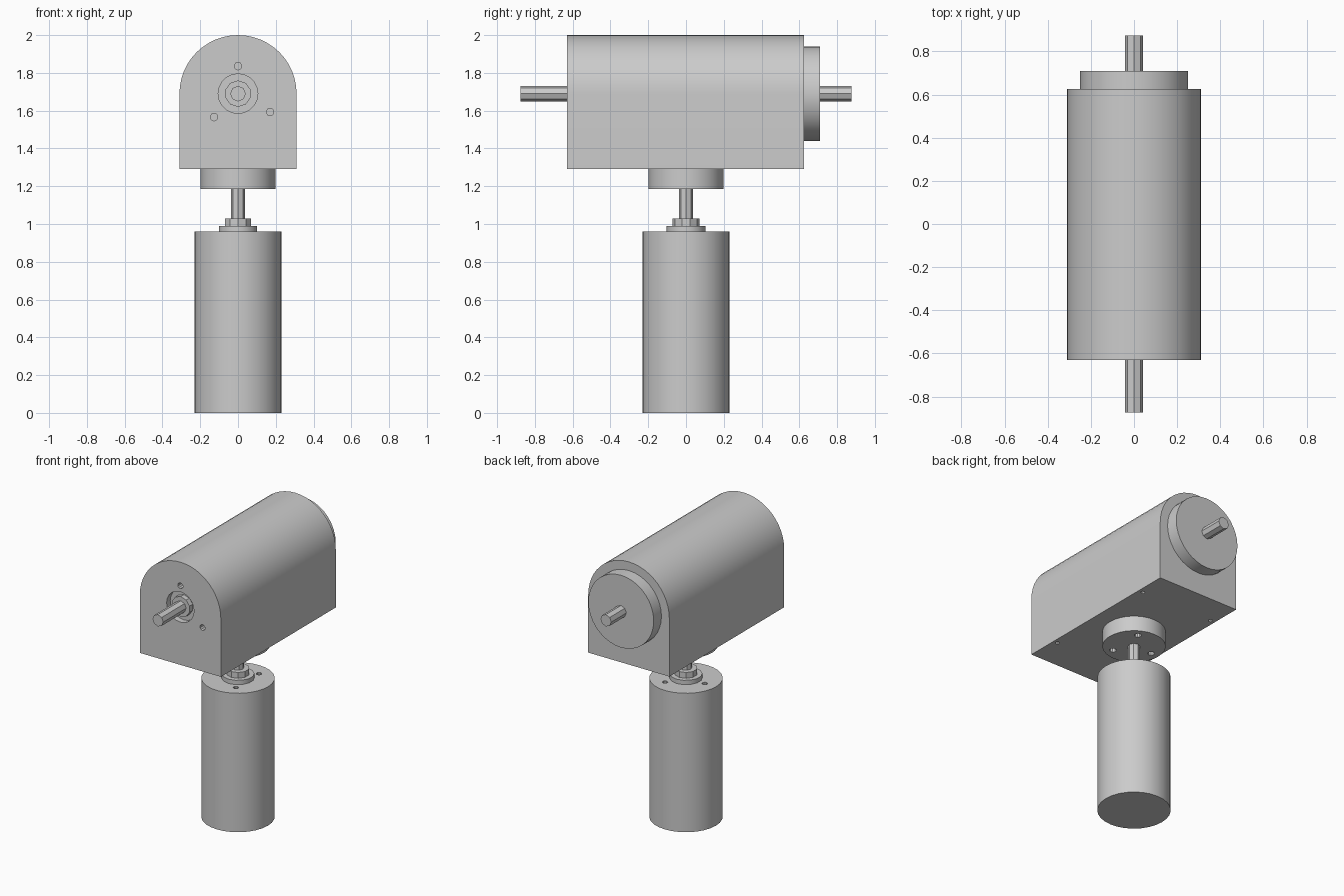
import bpy, bmesh, math
from mathutils import Vector

if "Cube" in bpy.data.objects:
    bpy.data.objects.remove(bpy.data.objects["Cube"])

grey = bpy.data.materials.new("plain grey metal")
grey.diffuse_color = (0.6, 0.6, 0.6, 1)
grey.use_nodes = True
grey.node_tree.nodes["Principled BSDF"].inputs["Base Color"].default_value = grey.diffuse_color

AXIS_Z = 1.69  # height of the upper motor axis


def cyl(name, r, start, end, sides=32):
    """Closed cylinder between two points."""
    a, b = Vector(start), Vector(end)
    d = b - a
    bpy.ops.mesh.primitive_cylinder_add(vertices=sides, radius=r, depth=d.length, location=(a + b) / 2)
    ob = bpy.context.object
    ob.name = name
    ob.rotation_euler = d.to_track_quat('Z', 'Y').to_euler()
    ob.data.materials.append(grey)
    return ob


def along_y(name, r, y0, y1, sides=32, x=0, z=AXIS_Z):
    return cyl(name, r, (x, y0, z), (x, y1, z), sides)


def along_z(name, r, z0, z1, sides=32, x=0, y=0):
    return cyl(name, r, (x, y, z0), (x, y, z1), sides)


def cut(ob, cutters):
    """Subtract the cutters from an object and remove them."""
    for c in cutters:
        m = ob.modifiers.new("hole", 'BOOLEAN')
        m.operation, m.solver, m.object = 'DIFFERENCE', 'EXACT', c
        bpy.ops.object.select_all(action='DESELECT')
        ob.select_set(True)
        bpy.context.view_layer.objects.active = ob
        bpy.ops.object.modifier_apply(modifier=m.name)
        bpy.data.objects.remove(c)


def ring_points(r):
    return [(r * math.cos(math.radians(t)), r * math.sin(math.radians(t))) for t in (60, 180, 300)]


# arched housing: square base with a half-round top
profile = [(-0.31, 1.29), (0.31, 1.29)]
for i in range(25):
    t = math.pi * i / 24
    profile.append((0.31 * math.cos(t), AXIS_Z + 0.31 * math.sin(t)))
bm = bmesh.new()
face = bm.faces.new([bm.verts.new((x, -0.63, z)) for x, z in profile])
ext = bmesh.ops.extrude_face_region(bm, geom=[face])
bmesh.ops.translate(bm, vec=(0, 1.255, 0), verts=[v for v in ext["geom"] if isinstance(v, bmesh.types.BMVert)])
bmesh.ops.recalc_face_normals(bm, faces=bm.faces)
mesh = bpy.data.meshes.new("housing")
bm.to_mesh(mesh)
bm.free()
mesh.materials.append(grey)
housing = bpy.data.objects.new("housing", mesh)
bpy.context.collection.objects.link(housing)

# housing openings: shaft recess, face screw holes, underside screw holes
cutters = [along_y("cutter", 0.105, -0.7, -0.59, 20)]
for x, z in ((0, 1.836), (-0.127, 1.566), (0.17, 1.593)):
    cutters.append(along_y("cutter", 0.02, -0.7, -0.58, 10, x, z))
for x in (-0.277, 0.277):
    for y in (-0.415, 0.415):
        cutters.append(along_z("cutter", 0.014, 1.2, 1.36, 10, x, y))
cut(housing, cutters)

# upper motor: nose, shafts and back disc
along_y("upper_nose", 0.07, -0.625, -0.58, 10)
along_y("front_shaft", 0.041, -0.875, -0.58, 8)
along_y("back_disc", 0.25, 0.615, 0.71, 36)
along_y("back_shaft", 0.041, 0.70, 0.875, 8)

# mounting flange under the housing
flange = along_z("flange", 0.198, 1.185, 1.30, 32)
cut(flange, [along_z("cutter", 0.022, 1.1, 1.23, 10, x, y) for x, y in ring_points(0.14)])

# lower motor: can with screw holes, stepped nose, shaft
can = along_z("lower_motor_can", 0.23, 0, 0.96, 28)
cut(can, [along_z("cutter", 0.018, 0.91, 1.05, 10, x, y) for x, y in ring_points(0.145)])
along_z("lower_nose_base", 0.103, 0.95, 0.99, 14)
along_z("lower_nose_tip", 0.072, 0.98, 1.03, 10)
along_z("lower_shaft", 0.038, 1.02, 1.19, 8)

# smooth the round walls and keep the rims sharp
bpy.ops.object.select_all(action='DESELECT')
for ob in bpy.context.scene.objects:
    ob.select_set(True)
bpy.context.view_layer.objects.active = housing
bpy.ops.object.shade_smooth_by_angle(angle=math.radians(30))
